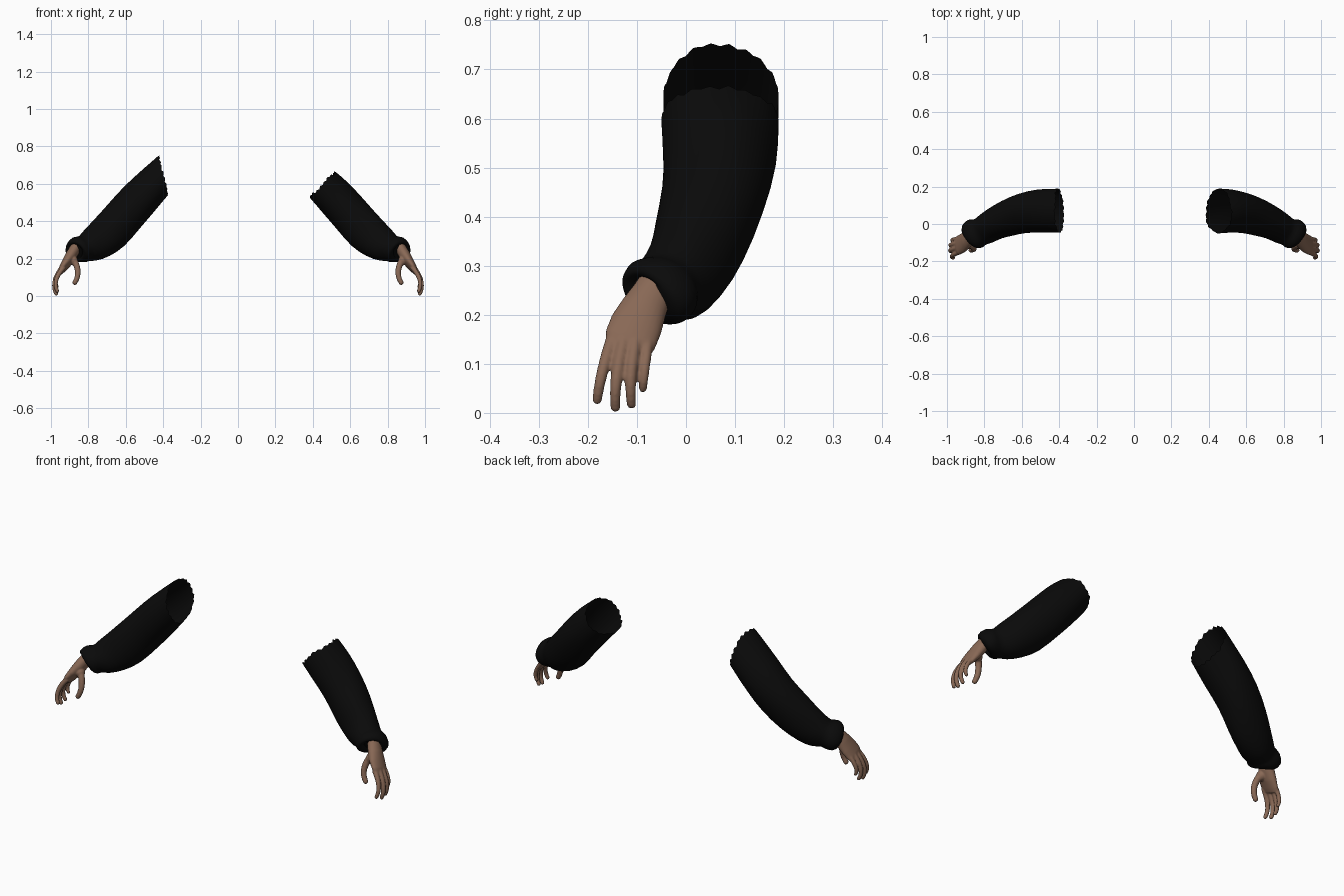
import bpy, bmesh, math, random
from mathutils import Vector, Matrix

random.seed(4)
cube = bpy.data.objects.get("Cube")
if cube:
    bpy.data.objects.remove(cube)


def material(name, rgb):
    m = bpy.data.materials.new(name)
    m.use_nodes = True
    m.diffuse_color = (*rgb, 1)
    bsdf = m.node_tree.nodes["Principled BSDF"]
    bsdf.inputs["Base Color"].default_value = (*rgb, 1)
    bsdf.inputs["Roughness"].default_value = 0.9
    return m


BLACK = material("black cloth", (0.003, 0.003, 0.003))
SKIN = material("brown skin", (0.25, 0.14, 0.092))


def loft(bm, rings, seg, caps=True, bump=None):
    """Skin a tube over (centre, U, V) elliptical sections."""
    loops = []
    for i, (c, u, v) in enumerate(rings):
        loop = []
        for k in range(seg):
            a = math.tau * k / seg
            f = 1 + (bump(i, a) if bump else 0)
            loop.append(bm.verts.new(c + (u * math.cos(a) + v * math.sin(a)) * f))
        loops.append(loop)
    for a, b in zip(loops, loops[1:]):
        for k in range(seg):
            j = (k + 1) % seg
            bm.faces.new((a[k], a[j], b[j], b[k]))
    if caps:
        bm.faces.new(loops[0])
        bm.faces.new(loops[-1])
    return loops


def finish(bm, name, mat, side):
    for v in bm.verts:
        v.co.x *= side
    bmesh.ops.recalc_face_normals(bm, faces=bm.faces)
    me = bpy.data.meshes.new(name)
    bm.to_mesh(me)
    bm.free()
    me.materials.append(mat)
    me.shade_smooth()
    ob = bpy.data.objects.new(name, me)
    bpy.context.collection.objects.link(ob)
    return ob


# Sleeve sections: upper x, z, lower x, z, middle y, half depth
RIM = {1: (.52, .665, .385, .525, .068, .12), -1: (.425, .75, .375, .54, .07, .118)}
BODY = [
    (.575, .62, .45, .445, .07, .118),
    (.66, .53, .53, .355, .062, .106),
    (.74, .445, .61, .262, .03, .098),
    (.80, .375, .69, .208, .003, .085),
    (.835, .335, .755, .185, -.028, .082),
    (.85, .315, .80, .192, -.043, .07),
    (.885, .32, .805, .18, -.052, .088),
    (.917, .28, .835, .188, -.066, .08),
    (.905, .262, .845, .205, -.068, .062),
    (.88, .275, .825, .225, -.058, .05),
]


def sleeve(side, name):
    spec = [RIM[side]] + BODY
    mids = [Vector(((s[0] + s[2]) / 2, s[4], (s[1] + s[3]) / 2)) for s in spec]
    rings = []
    for i, s in enumerate(spec):
        u = Vector((s[0] - s[2], 0, s[1] - s[3])) / 2
        run = mids[min(i + 2, len(mids) - 1)] - mids[max(i - 2, 0)]
        rings.append((mids[i], u, run.cross(u).normalized() * s[5]))

    # Gentle cloth folds, strongest around the forearm
    def folds(i, a):
        return 0.025 * math.sin(3 * a + 1.7 * i) + 0.015 * math.sin(5 * a - 2.3 * i)

    bm = bmesh.new()
    loops = loft(bm, rings, 40, caps=False, bump=folds)
    # Torn edge at the open end
    out = (mids[0] - mids[1]).normalized()
    for k, v in enumerate(loops[0]):
        v.co += out * ((0.012 if k % 2 else -0.012) + random.uniform(-.006, .006))
    ob = finish(bm, name, BLACK, side)
    ob.modifiers.new("soft cloth", "SUBSURF").levels = 1
    ob.modifiers["soft cloth"].render_levels = 1


# Palm sections: centre, half width, half thickness
PALM = [
    ((.845, -.045, .29), .036, .03),
    ((.872, -.066, .25), .040, .030),
    ((.893, -.085, .215), .047, .031),
    ((.915, -.101, .18), .054, .027),
    ((.938, -.114, .148), .054, .020),
    ((.95, -.12, .128), .046, .013),
]
# Digits: base, middle, tip, radius
DIGITS = [
    ((.935, -.150, .15), (.972, -.170, .085), (.966, -.181, .027), .0125),
    ((.942, -.126, .15), (.980, -.141, .075), (.972, -.144, .012), .0130),
    ((.942, -.102, .15), (.980, -.112, .078), (.970, -.111, .018), .0125),
    ((.935, -.077, .15), (.970, -.084, .092), (.967, -.088, .050), .0110),
    ((.885, -.105, .205), (.857, -.130, .135), (.872, -.140, .072), .0165),
]


def hand(side, name):
    bm = bmesh.new()
    across = Vector((.1, .93, -.35)).normalized()
    cs = [Vector(p[0]) for p in PALM]
    rings = []
    for i, (c, w, t) in enumerate(PALM):
        run = cs[min(i + 1, len(cs) - 1)] - cs[max(i - 1, 0)]
        rings.append((cs[i], across * w, run.cross(across).normalized() * t))
    loft(bm, rings, 24)
    # Curved tapering digits with round tips
    for base, mid, tip, r in DIGITS:
        a, m, b = Vector(base), Vector(mid), Vector(tip)
        ctrl = 2 * m - (a + b) / 2
        rings = []
        for i in range(10):
            t = i / 9
            p = a * (1 - t) ** 2 + ctrl * 2 * t * (1 - t) + b * t * t
            d = ((ctrl - a) * (1 - t) + (b - ctrl) * t).normalized()
            u = d.cross(Vector((0, 1, 0))).normalized()
            size = r * (1.1 - 0.3 * t)
            rings.append((p, u * size, d.cross(u) * size))
        loft(bm, rings, 12)
        for p, size in ((a, r * 1.1), (b, r * 0.8)):
            bmesh.ops.create_uvsphere(bm, u_segments=12, v_segments=8, radius=size,
                                      matrix=Matrix.Translation(p))
    # Pad at the root of the thumb
    bmesh.ops.create_uvsphere(bm, u_segments=16, v_segments=10, radius=.026,
                              matrix=Matrix.Translation((.882, -.108, .19)))
    ob = finish(bm, name, SKIN, side)
    # Fuse the pieces into one soft skin
    fuse = ob.modifiers.new("fuse", "REMESH")
    fuse.mode = "VOXEL"
    fuse.voxel_size = 0.004
    fuse.use_smooth_shade = True
    soft = ob.modifiers.new("soft skin", "SMOOTH")
    soft.factor = 0.5
    soft.iterations = 4


for side, word in ((1, "left"), (-1, "right")):
    sleeve(side, word + "_sleeve")
    hand(side, word + "_hand")
